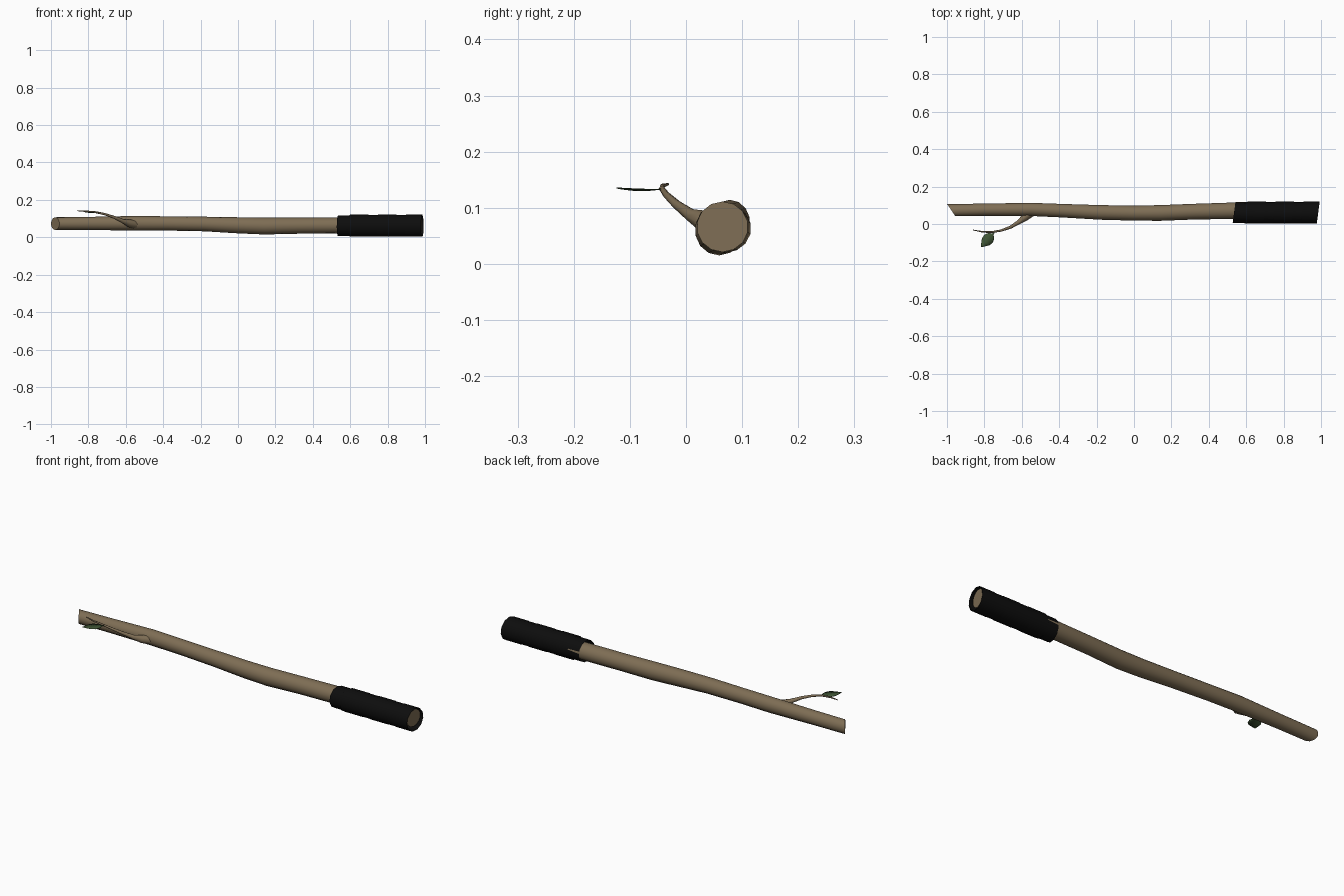
import bpy, bmesh, math
from mathutils import Vector

if "Cube" in bpy.data.objects:
    bpy.data.objects.remove(bpy.data.objects["Cube"])


def mat(name, col):
    m = bpy.data.materials.new(name)
    m.diffuse_color = (*col, 1)
    m.use_nodes = True
    m.node_tree.nodes["Principled BSDF"].inputs["Base Color"].default_value = m.diffuse_color
    return m


BARK = mat("bark tan", (0.21, 0.155, 0.09))
TAPE = mat("tape black", (0.004, 0.004, 0.004))
LEAF = mat("leaf green", (0.05, 0.09, 0.035))


def finish(bm, name, material, angle=40):
    me = bpy.data.meshes.new(name)
    bm.to_mesh(me)
    bm.free()
    ob = bpy.data.objects.new(name, me)
    bpy.context.collection.objects.link(ob)
    me.materials.append(material)
    bpy.ops.object.select_all(action='DESELECT')
    ob.select_set(True)
    bpy.context.view_layer.objects.active = ob
    bpy.ops.object.shade_smooth_by_angle(angle=math.radians(angle))
    return ob


def loft(bm, rings, caps=True):
    """Skin a list of point rings, optionally closing both ends."""
    vs = [[bm.verts.new(p) for p in r] for r in rings]
    n = len(vs[0])
    for a, b in zip(vs, vs[1:]):
        for i in range(n):
            j = (i + 1) % n
            bm.faces.new((a[i], a[j], b[j], b[i]))
    if caps:
        bm.faces.new(vs[0][::-1])
        bm.faces.new(vs[-1])
    bmesh.ops.recalc_face_normals(bm, faces=bm.faces)


def x_ring(x, y, z, ry, rz, shear=0.0, n=12):
    """Ring around the x axis, slanted along y by shear."""
    pts = []
    for i in range(n):
        a = 2 * math.pi * i / n + math.pi / 2
        dy = ry * math.cos(a)
        pts.append((x + shear * dy, y + dy, z + rz * math.sin(a)))
    return pts


# stick: x, y, z, ry, rz, shear
STICK = [(-0.977, .074, .073, .033, .034, -0.68),
         (-0.80, .076, .074, .034, .035, -0.1),
         (-0.55, .078, .075, .036, .039, 0),
         (-0.38, .071, .074, .037, .038, 0),
         (-0.18, .062, .071, .040, .039, 0),
         (0.0, .058, .064, .041, .043, 0),
         (0.14, .059, .060, .043, .045, 0),
         (0.32, .066, .062, .043, .043, 0),
         (0.53, .071, .063, .045, .043, 0.1),
         (0.975, .065, .066, .046, .045, 0.15)]
bm = bmesh.new()
loft(bm, [x_ring(*s, n=14) for s in STICK])
finish(bm, "stick", BARK)

# grip wraps: overlapping open bands of tape, slightly slanted
bm = bmesh.new()
COUNT, X0, X1 = 6, 0.535, 0.985
step = (X1 - X0) / COUNT
for k in range(COUNT):
    r = 0.056 if k == 0 else (0.060 if k % 2 else 0.0585)
    a = X0 + k * step - (0.012 if k else 0)
    b = min(X0 + (k + 1) * step + 0.012, X1)
    loft(bm, [x_ring(x, .061, .061, r, r, 0.13, 11) for x in (a, b)], caps=False)
# inner lining
loft(bm, [x_ring(x, .061, .061, .0555, .0555, 0.13, 11) for x in (X0, X1)], caps=False)
finish(bm, "grip_wrap", TAPE)

# twig: x, y, z, radius
TWIG = [(-0.545, .066, .068, .024), (-0.585, .034, .075, .020),
        (-0.615, .010, .086, .012), (-0.66, -.017, .106, .008),
        (-0.71, -.035, .123, .006), (-0.76, -.043, .134, .005),
        (-0.81, -.042, .139, .004), (-0.86, -.032, .142, .002)]
bm = bmesh.new()
rings = []
for i, (x, y, z, r) in enumerate(TWIG):
    c = Vector((x, y, z))
    t = (Vector(TWIG[min(i + 1, 7)][:3]) - Vector(TWIG[max(i - 1, 0)][:3])).normalized()
    u = t.cross(Vector((0, 0, 1))).normalized()
    v = u.cross(t)
    rings.append([c + r * (math.cos(a) * u + math.sin(a) * v)
                  for a in (2 * math.pi * k / 8 for k in range(8))])
loft(bm, rings)
finish(bm, "twig", BARK, 60)

# leaf: thin blade with a slight fold along the midrib
bm = bmesh.new()
base, tip = Vector((-0.746, -.044, .134)), Vector((-0.818, -.123, .136))
d = tip - base
side = Vector((-d.y, d.x, 0)).normalized()
rows = []
for t, w in ((0, .002), (.12, .005), (.25, .022), (.45, .031), (.65, .027), (.85, .013), (1, .001)):
    c = base + d * t - Vector((0, 0, .004 * math.sin(math.pi * t)))
    edge = Vector((0, 0, w * 0.08))
    rows.append([bm.verts.new(p) for p in (c - side * w + edge, c, c + side * w + edge)])
for p, q in zip(rows, rows[1:]):
    for i in (0, 1):
        bm.faces.new((p[i], q[i], q[i + 1], p[i + 1]))
bmesh.ops.recalc_face_normals(bm, faces=bm.faces)
leaf = finish(bm, "leaf", LEAF)
sol = leaf.modifiers.new("thickness", 'SOLIDIFY')
sol.thickness = 0.0015
